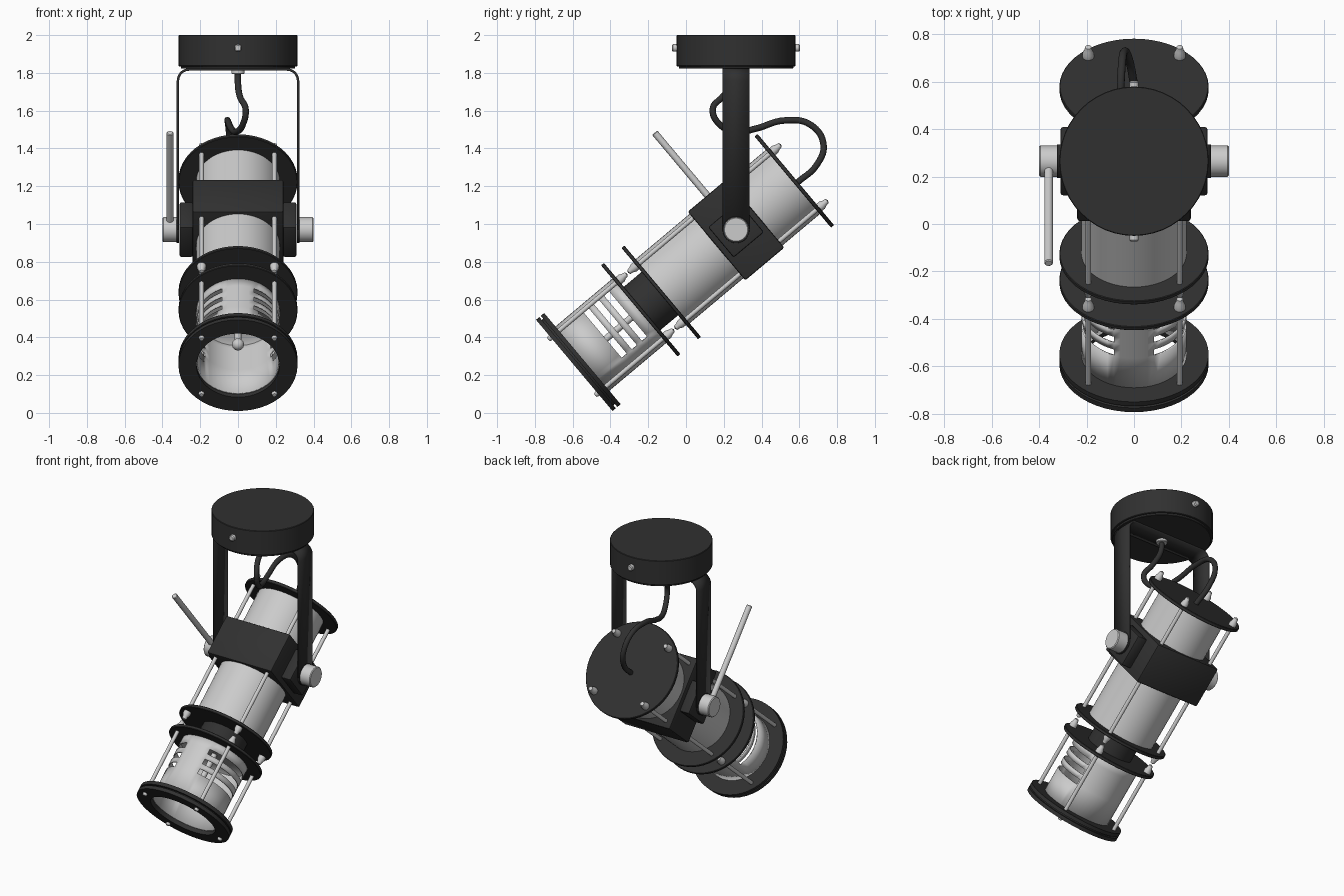
import bpy, bmesh
from math import sin, cos, pi, radians
from mathutils import Matrix, Vector

if "Cube" in bpy.data.objects:
    bpy.data.objects.remove(bpy.data.objects["Cube"])

black = bpy.data.materials.new("black_metal")
black.diffuse_color = (0.03, 0.03, 0.03, 1)
black.use_nodes = True
black.node_tree.nodes["Principled BSDF"].inputs["Base Color"].default_value = black.diffuse_color

PY, PZ = 0.265, 0.97
PIVOT = Matrix.Translation((0, PY, PZ))
LAMP = PIVOT @ Matrix.Rotation(radians(-50), 4, 'X')   # local z runs along the lamp, front to back
R = 0.315


def finish(name, bm, mat=None, matrix=Matrix(), recalc=True):
    bmesh.ops.remove_doubles(bm, verts=bm.verts, dist=1e-5)
    if recalc:
        bmesh.ops.recalc_face_normals(bm, faces=bm.faces)
    me = bpy.data.meshes.new(name)
    bm.to_mesh(me)
    bm.free()
    ob = bpy.data.objects.new(name, me)
    bpy.context.collection.objects.link(ob)
    ob.matrix_world = matrix
    if mat:
        me.materials.append(mat)
    bpy.ops.object.select_all(action='DESELECT')
    bpy.context.view_layer.objects.active = ob
    ob.select_set(True)
    bpy.ops.object.shade_smooth_by_angle(angle=radians(35))
    return ob


def lathe(name, profile, matrix=Matrix(), mat=None, ring=False, segs=48, skip=None):
    """Revolve (radius, z) points; skip(i, row) leaves a face out."""
    bm = bmesh.new()
    rows = [[bm.verts.new((r * cos(2 * pi * i / segs), r * sin(2 * pi * i / segs), z))
             for i in range(segs)] for r, z in profile]
    n = len(rows)
    for k in range(n if ring else n - 1):
        a, b = rows[k], rows[(k + 1) % n]
        for i in range(segs):
            if skip and skip(i, k):
                continue
            j = (i + 1) % segs
            bm.faces.new((a[i], a[j], b[j], b[i]))
    return finish(name, bm, mat, matrix)


def disc(name, r, z0, z1, matrix=LAMP, mat=None, segs=48, b=0.003):
    return lathe(name, [(0, z0), (r - b, z0), (r, z0 + b), (r, z1 - b), (r - b, z1), (0, z1)],
                 matrix, mat, segs=segs)


def washer(name, ri, ro, z0, z1, mat=None):
    return lathe(name, [(ri, z0), (ro, z0), (ro, z1), (ri, z1)], LAMP, mat, ring=True)


def box(name, half, centre, matrix, mat=None):
    bm = bmesh.new()
    bmesh.ops.create_cube(bm, size=2)
    for v in bm.verts:
        v.co = Vector(centre) + Vector([c * h for c, h in zip(v.co, half)])
    bmesh.ops.bevel(bm, geom=bm.edges[:], offset=0.01, segments=2, affect='EDGES', profile=0.5)
    return finish(name, bm, mat, matrix)


# ceiling canopy with side screws and cable gland
CEIL = Matrix.Translation((0, PY, 0))
disc("canopy", R, 1.835, 2.0, CEIL, black)
disc("canopy_lip", R - 0.012, 1.822, 1.84, CEIL, black)
disc("cable_gland", 0.035, 1.795, 1.825, CEIL, segs=24)
for s in (-1, 1):
    m = Matrix.Translation((0, PY + s * R, 1.932)) @ Matrix.Rotation(-s * pi / 2, 4, 'X')
    disc("canopy_screw", 0.02, -0.01, 0.024, m, segs=20, b=0.006)

# U-shaped bracket bent from a flat strip
W, TOP, BEND = 0.318, 1.818, 0.06
half_path = [(W, PZ)] + [(W - BEND + BEND * cos(a), TOP - BEND + BEND * sin(a))
                         for a in [pi / 2 * i / 8 for i in range(9)]]
path = half_path + [(-x, z) for x, z in reversed(half_path)]
bm = bmesh.new()
pairs = [[bm.verts.new((x, PY + dy, z)) for dy in (-0.071, 0.071)] for x, z in path]
for p, q in zip(pairs, pairs[1:]):
    bm.faces.new((p[0], p[1], q[1], q[0]))
strip = finish("bracket", bm, black)
sol = strip.modifiers.new("thickness", 'SOLIDIFY')
sol.thickness, sol.offset = 0.013, 0

# bracket ends, knobs and pivot blocks on both sides
for s in (-1, 1):
    side = PIVOT @ Matrix.Rotation(s * pi / 2, 4, 'Y')
    disc("bracket_end", 0.071, W - 0.0065, W + 0.0065, side, black, b=0.001)
    disc("pivot_knob", 0.066, W, 0.4, side, b=0.005)
    box("pivot_block", (0.036, 0.105, 0.105), (s * 0.274, 0, 0), LAMP, black)

# tilt handle on the left knob
disc("tilt_handle", 0.018, 0.03, 0.67,
     LAMP @ Matrix.Translation((-0.36, 0, 0)) @ Matrix.Rotation(pi / 2, 4, 'X'), segs=20, b=0.004)

# lamp body
box("body_clamp", (0.24, 0.237, 0.135), (0, 0, 0), LAMP, black)
disc("rear_tube", 0.222, -0.51, 0.40)
disc("back_plate", R, 0.392, 0.413, mat=black)
disc("middle_plate_rear", R, -0.527, -0.507, mat=black)
disc("middle_plate_front", R, -0.669, -0.649, mat=black)
disc("neck", 0.15, -0.655, -0.52, mat=black)

# front ring: two plates with a narrower spacer
washer("front_ring_outer", 0.22, R, -1.118, -1.095, black)
washer("front_ring_spacer", 0.222, 0.295, -1.096, -1.084, black)
washer("front_ring_inner", 0.22, R, -1.085, -1.062, black)

# front tube with cooling slots on both sides
zs = [-1.09, -0.90, -0.865, -0.83, -0.795, -0.76, -0.725, -0.66]


def slot(i, k):
    a = (i + 0.5) * 360 / 48            # local +y points to the underside
    d = min((-a) % 360, (a - 180) % 360)
    d2 = d if d < 180 else d - 360
    return k in (1, 3, 5) and -38 < d2 < 68 and a != 0 or \
        k in (1, 3, 5) and (360 - 68 < a or a < 38 or 142 < a < 248)


tube = lathe("front_tube", [(0.222, z) for z in zs], LAMP, skip=slot)
wall = tube.modifiers.new("wall", 'SOLIDIFY')
wall.thickness, wall.offset = 0.008, -1

# reflector, lamp stem and bulb
lathe("reflector", [(0.214, -0.70), (0.19, -0.685), (0.12, -0.675), (0, -0.672)], LAMP)
disc("bulb_stem", 0.018, -0.94, -0.672, segs=20)
lathe("bulb", [(0.032 * sin(pi * i / 10), -0.945 - 0.032 * cos(pi * i / 10)) for i in range(11)],
      LAMP, segs=24)

# tie rods with domed nuts
RR, NR = 0.0125, 0.024


def nut(z, s, length):
    """Domed nut profile growing from plate face z in direction s."""
    return [(RR, z), (NR, z), (NR, z + s * length * 0.35), (NR * 0.7, z + s * length * 0.6),
            (NR * 0.55, z + s * length * 0.9), (0, z + s * length)]


for x in (-0.193, 0.193):
    for y in (-0.193, 0.193):
        m = LAMP @ Matrix.Translation((x, y, 0))
        lathe("rear_tie_rod", nut(-0.525, -1, 0.06)[::-1] + nut(0.411, 1, 0.062), m, segs=16)
        lathe("front_tie_rod", [(0, -1.136), (0.011, -1.134), (0.015, -1.125), (0.015, -1.115),
                                (RR, -1.115)] + nut(-0.651, 1, 0.06), m, segs=16)

# power cable looping from canopy to back plate
pts = [(0, 0.265, 1.82), (0.0, 0.255, 1.74), (0.012, 0.19, 1.67), (0.04, 0.142, 1.61),
       (0.025, 0.18, 1.525), (-0.01, 0.27, 1.488), (-0.035, 0.37, 1.505), (-0.055, 0.52, 1.548),
       (-0.052, 0.66, 1.525), (-0.04, 0.728, 1.42), (-0.02, 0.69, 1.31), (0, 0.59, 1.22)]
cu = bpy.data.curves.new("power_cable", 'CURVE')
cu.dimensions = '3D'
cu.bevel_depth, cu.bevel_resolution, cu.resolution_u = 0.017, 3, 8
sp = cu.splines.new('BEZIER')
sp.bezier_points.add(len(pts) - 1)
for bp, co in zip(sp.bezier_points, pts):
    bp.co = co
    bp.handle_left_type = bp.handle_right_type = 'AUTO'
cu.use_fill_caps = True
cable = bpy.data.objects.new("power_cable", cu)
cu.materials.append(black)
bpy.context.collection.objects.link(cable)
